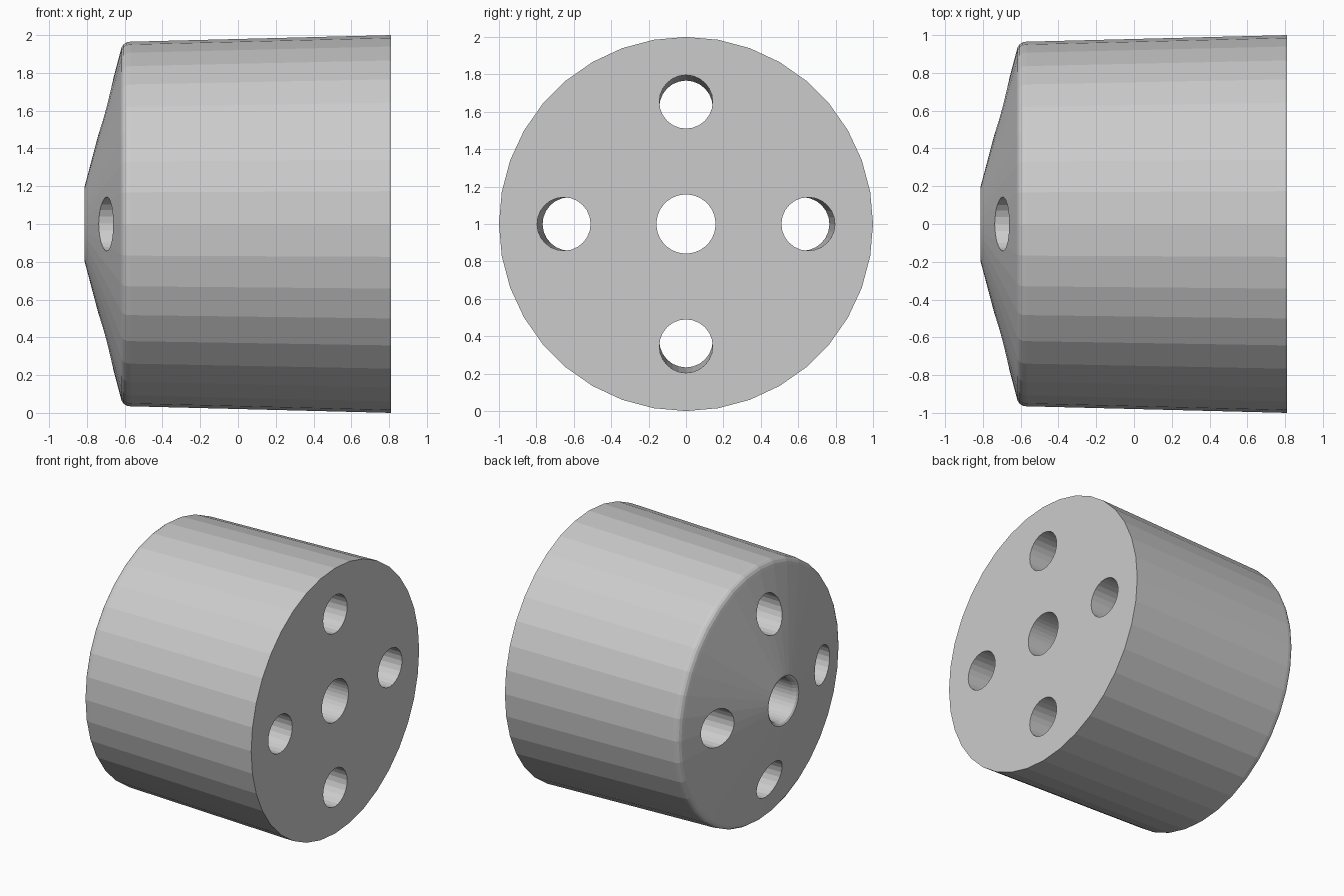
import bpy, bmesh
from math import sin, cos, pi
from mathutils import Vector, Matrix

if "Cube" in bpy.data.objects:
    bpy.data.objects.remove(bpy.data.objects["Cube"])

SIDES = 36
CENTRE = Vector((0, 0, 1))

# Closed (x, radius) section: flat base, tapered wall, rounded rim, cone, softened bore
PROFILE = [(0.81, 0.158), (0.81, 1.0), (-0.57, 0.965), (-0.59, 0.962), (-0.605, 0.952),
           (-0.616, 0.935), (-0.622, 0.915), (-0.813, 0.195), (-0.813, 0.182),
           (-0.803, 0.168), (-0.78, 0.158)]


def make_object(name, bm):
    bmesh.ops.recalc_face_normals(bm, faces=bm.faces)
    mesh = bpy.data.meshes.new(name)
    bm.to_mesh(mesh)
    bm.free()
    obj = bpy.data.objects.new(name, mesh)
    bpy.context.collection.objects.link(obj)
    return obj


# Tapered plug with centre bore, revolved about the x axis
bm = bmesh.new()
rings = []
for x, r in PROFILE:
    rings.append([bm.verts.new(CENTRE + Vector((x, r * sin(2 * pi * i / SIDES), r * cos(2 * pi * i / SIDES))))
                  for i in range(SIDES)])
for a, b in zip(rings, rings[1:] + rings[:1]):
    for i in range(SIDES):
        j = (i + 1) % SIDES
        bm.faces.new((a[i], a[j], b[j], b[i]))
body = make_object("tapered_plug", bm)

# Four outer holes, leaning slightly toward the axis at the cone end
bm = bmesh.new()
for k in range(4):
    angle = k * pi / 2
    radial = Vector((0, sin(angle), cos(angle)))
    axis = (Vector((1, 0, 0)) + 0.02 * radial).normalized()
    middle = CENTRE + radial * 0.637
    turn = Vector((0, 0, 1)).rotation_difference(axis).to_matrix().to_4x4()
    bmesh.ops.create_cone(bm, cap_ends=True, segments=24, radius1=0.143, radius2=0.143, depth=2.2,
                          matrix=Matrix.Translation(middle) @ turn)
cutter = make_object("hole_cutter", bm)
cutter.hide_render = True

mod = body.modifiers.new("holes", 'BOOLEAN')
mod.operation = 'DIFFERENCE'
mod.solver = 'EXACT'
mod.object = cutter
bpy.context.view_layer.objects.active = body
body.select_set(True)
bpy.ops.object.modifier_apply(modifier=mod.name)
bpy.data.objects.remove(cutter)
